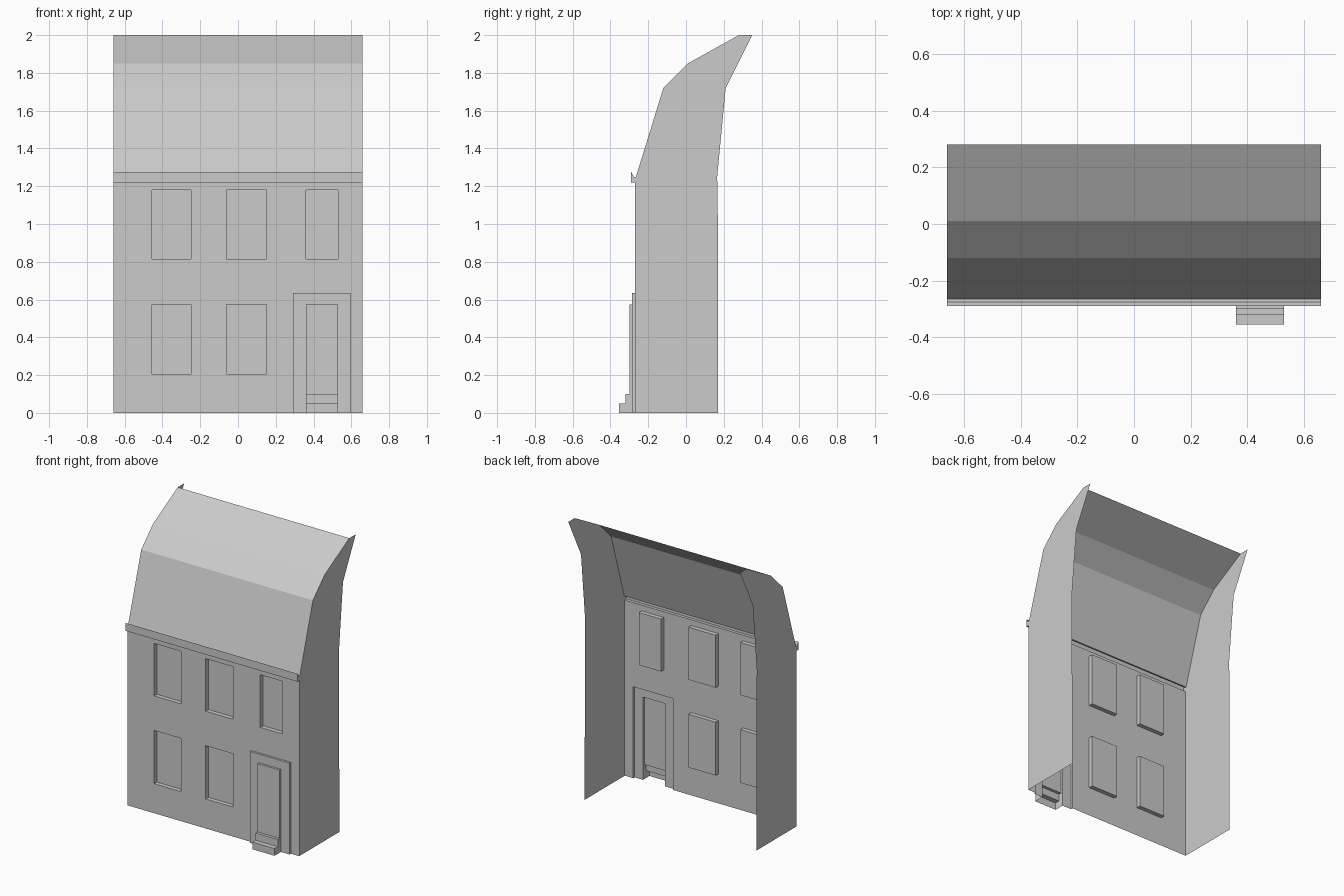
import bpy, bmesh

if "Cube" in bpy.data.objects:
    bpy.data.objects.remove(bpy.data.objects["Cube"])

W = 0.66        # half width of the house
WALL_Y = -0.27  # plane of the front wall


def make_object(name, faces):
    """Build one object from a list of faces, each a list of points."""
    bm = bmesh.new()
    for pts in faces:
        bm.faces.new([bm.verts.new(p) for p in pts])
    bmesh.ops.remove_doubles(bm, verts=bm.verts[:], dist=0.0001)
    mesh = bpy.data.meshes.new(name)
    bm.to_mesh(mesh)
    bm.free()
    obj = bpy.data.objects.new(name, mesh)
    bpy.context.collection.objects.link(obj)
    return obj


def sweep(name, profile):
    """Run a (y, z) profile across the full width."""
    faces = []
    for (y0, z0), (y1, z1) in zip(profile, profile[1:]):
        faces.append([(-W, y0, z0), (W, y0, z0), (W, y1, z1), (-W, y1, z1)])
    return make_object(name, faces)


# Relief panels on the facade: x0, x1, z0, z1, y (later ones win)
PANE = -0.24
panels = []
for x0, x1 in ((-0.455, -0.25), (-0.06, 0.15)):      # windows on both floors
    panels.append((x0, x1, 0.205, 0.575, PANE))
    panels.append((x0, x1, 0.815, 1.18, PANE))
panels += [
    (0.36, 0.53, 0.815, 1.18, PANE),                 # window over the door
    (0.29, 0.595, 0.0, 0.635, -0.285),               # door surround
    (0.36, 0.53, 0.1, 0.575, -0.30),                 # door
    (0.36, 0.53, 0.05, 0.1, -0.32),                  # upper step
    (0.36, 0.53, 0.0, 0.05, -0.355),                 # lower step
]

# Facade: one continuous stepped sheet, open at the back
xs = sorted({-W, W} | {v for p in panels for v in p[:2]})
zs = sorted({0.0, 1.22} | {v for p in panels for v in p[2:4]})


def depth(i, j):
    cx, cz = (xs[i] + xs[i + 1]) / 2, (zs[j] + zs[j + 1]) / 2
    y = WALL_Y
    for x0, x1, z0, z1, py in panels:
        if x0 < cx < x1 and z0 < cz < z1:
            y = py
    return y


faces = []
for i in range(len(xs) - 1):
    for j in range(len(zs) - 1):
        x0, x1, z0, z1, y = xs[i], xs[i + 1], zs[j], zs[j + 1], depth(i, j)
        faces.append([(x0, y, z0), (x1, y, z0), (x1, y, z1), (x0, y, z1)])
        if i < len(xs) - 2 and depth(i + 1, j) != y:     # upright reveals
            b = depth(i + 1, j)
            faces.append([(x1, y, z0), (x1, b, z0), (x1, b, z1), (x1, y, z1)])
        if j < len(zs) - 2 and depth(i, j + 1) != y:     # sills, heads, treads
            b = depth(i, j + 1)
            faces.append([(x0, y, z1), (x1, y, z1), (x1, b, z1), (x0, b, z1)])
make_object("facade", faces)

# Gutter and folded front roof slope
gutter = [(WALL_Y, 1.22), (-0.29, 1.22), (-0.29, 1.275), (-0.275, 1.25), (-0.265, 1.25)]
roof = [(-0.265, 1.25), (-0.12, 1.72), (0.01, 1.85), (0.28, 2.0)]
sweep("gutter", gutter)
sweep("roof", roof)

# Flat side walls follow the roof line and lean back at the top
back = [(0.35, 2.0), (0.21, 1.72), (0.165, 1.25), (0.168, 1.1), (0.17, 0.0)]
outline = [(WALL_Y, 0.0)] + gutter + roof[1:] + back
make_object("left_wall", [[(-W, y, z) for y, z in outline]])
make_object("right_wall", [[(W, y, z) for y, z in reversed(outline)]])
